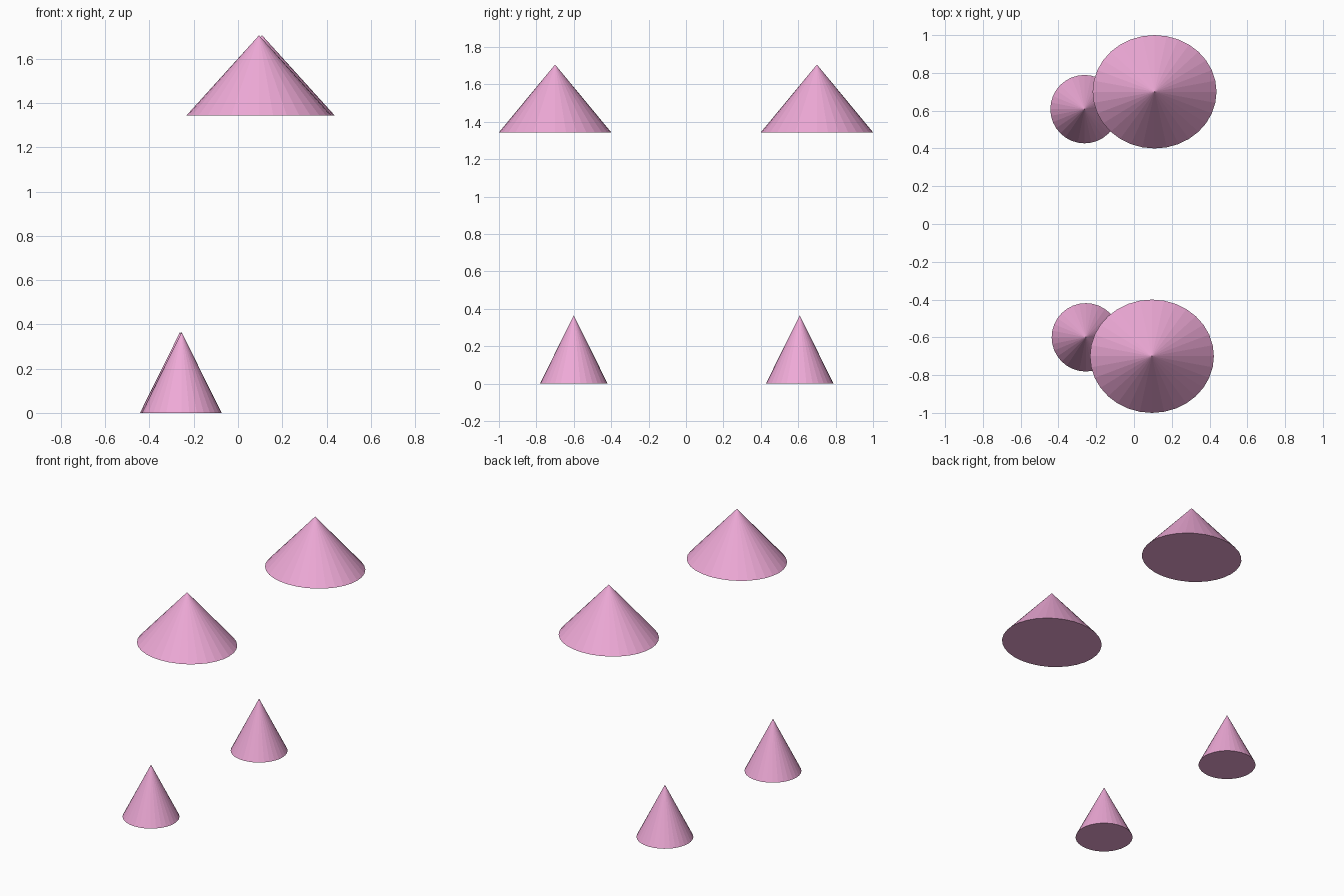
import bpy

if "Cube" in bpy.data.objects:
    bpy.data.objects.remove(bpy.data.objects["Cube"])


def make_cone(name, x, y, z, rx, ry, height, mat):
    """Flat-faceted, capped upright cone whose base sits at height z."""
    bpy.ops.mesh.primitive_cone_add(vertices=32, radius1=1, radius2=0, depth=1,
                                    location=(x, y, z + height / 2))
    ob = bpy.context.object
    ob.name = name
    ob.scale = (rx, ry, height)
    bpy.ops.object.transform_apply(location=False, rotation=False, scale=True)
    ob.data.materials.append(mat)
    return ob


pink = bpy.data.materials.new("pink")
pink.diffuse_color = (0.86, 0.40, 0.68, 1)
pink.use_nodes = True
pink.node_tree.nodes["Principled BSDF"].inputs["Base Color"].default_value = pink.diffuse_color

# Small cones on the ground
make_cone("lower_cone_front", -0.255, -0.60, 0, 0.181, 0.181, 0.365, pink)
make_cone("lower_cone_back", -0.262, 0.608, 0, 0.181, 0.181, 0.365, pink)

# Wide, slightly oval cones floating above
make_cone("upper_cone_front", 0.095, -0.70, 1.344, 0.328, 0.30, 0.362, pink)
make_cone("upper_cone_back", 0.109, 0.70, 1.344, 0.328, 0.30, 0.362, pink)
